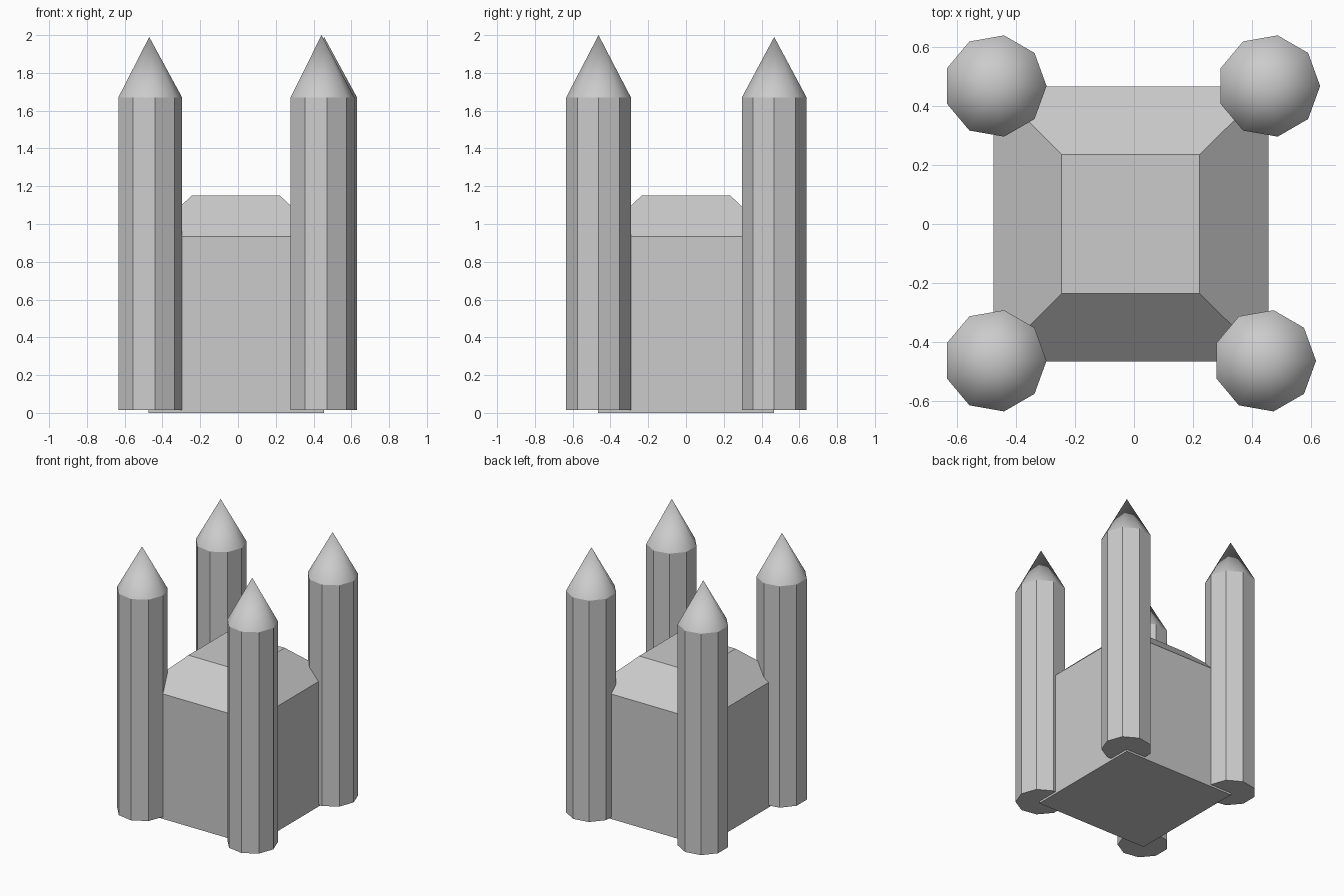
import bpy
from math import cos, sin, pi

if "Cube" in bpy.data.objects:
    bpy.data.objects.remove(bpy.data.objects["Cube"])


def add_mesh(name, verts, faces):
    mesh = bpy.data.meshes.new(name)
    mesh.from_pydata(verts, [], faces)
    mesh.update()
    obj = bpy.data.objects.new(name, mesh)
    bpy.context.collection.objects.link(obj)
    return obj


def ring(cx, cy, z, r, n):
    return [(cx + r * cos(2 * pi * i / n), cy + r * sin(2 * pi * i / n), z)
            for i in range(n)]


def rect(x0, x1, y, z):
    return [(x0, -y, z), (x1, -y, z), (x1, y, z), (x0, y, z)]


def sides(n, a, b):
    return [(a + i, a + (i + 1) % n, b + (i + 1) % n, b + i) for i in range(n)]


# Keep: square block with a hipped, flat-topped roof
add_mesh("keep",
         rect(-0.475, 0.455, 0.465, 0) + rect(-0.475, 0.455, 0.465, 0.935)
         + rect(-0.245, 0.222, 0.235, 1.15),
         [(3, 2, 1, 0)] + sides(4, 0, 4) + sides(4, 4, 8) + [(8, 9, 10, 11)])


# Corner tower: nine-sided shaft with a smooth pointed spire
def tower(name, cx, cy, tip, n=9, r=0.174):
    verts = (ring(cx, cy, 0.015, r, n) + ring(cx, cy, 1.67, r, n)
             + [(cx, cy, tip)])
    spire = [(n + i, n + (i + 1) % n, 2 * n) for i in range(n)]
    obj = add_mesh(name, verts,
                   [tuple(reversed(range(n)))] + sides(n, 0, n) + spire)
    for p in obj.data.polygons:
        p.use_smooth = len(p.vertices) == 3


tower("tower_front_left", -0.47, -0.463, 1.99)
tower("tower_front_right", 0.442, -0.463, 2.0)
tower("tower_back_left", -0.47, 0.467, 1.99)
tower("tower_back_right", 0.456, 0.467, 1.99)
